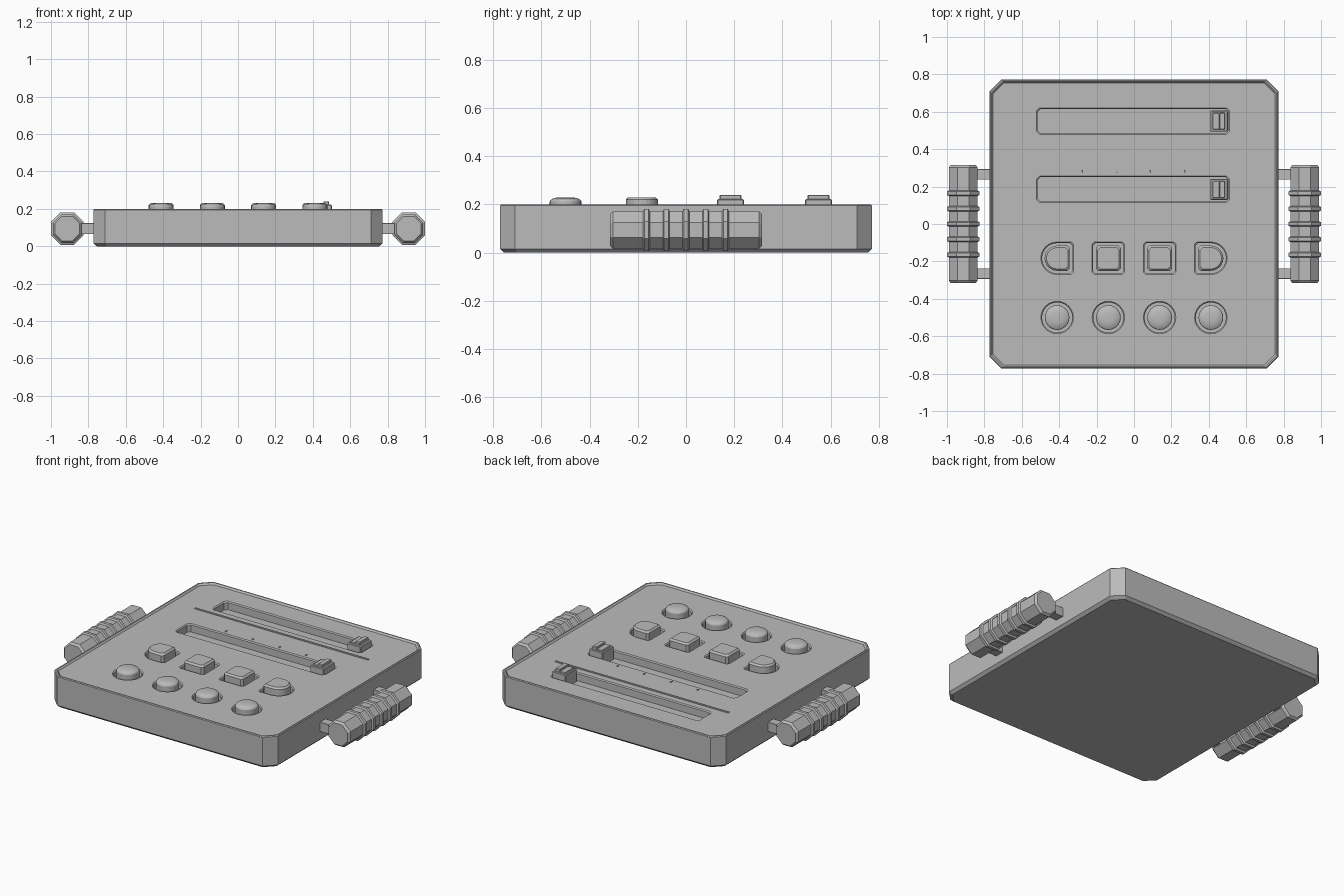
import bpy, bmesh, math

if "Cube" in bpy.data.objects:
    bpy.data.objects.remove(bpy.data.objects["Cube"])

grey = bpy.data.materials.new("plain grey")
grey.diffuse_color = (0.5, 0.5, 0.5, 1)
grey.use_nodes = True
grey.node_tree.nodes["Principled BSDF"].inputs["Base Color"].default_value = grey.diffuse_color


def loft(name, rings, close=True):
    """Skin equal-length rings of points and cap both ends."""
    bm = bmesh.new()
    vs = [[bm.verts.new(p) for p in r] for r in rings]
    for a, b in zip(vs, vs[1:]):
        for i in range(len(a)):
            j = (i + 1) % len(a)
            bm.faces.new((a[i], a[j], b[j], b[i]))
    bm.faces.new(vs[0][::-1])
    bm.faces.new(vs[-1])
    bmesh.ops.recalc_face_normals(bm, faces=bm.faces)
    me = bpy.data.meshes.new(name)
    bm.to_mesh(me)
    bm.free()
    me.materials.append(grey)
    ob = bpy.data.objects.new(name, me)
    bpy.context.collection.objects.link(ob)
    return ob


# Outlines
def chamfer_rect(hx, hy, c):
    q = [(hx, hy - c), (hx - c, hy)]
    q += [(-x, y) for x, y in q[::-1]]
    return q + [(-x, -y) for x, y in q]


def circle(r, n=24):
    return [(r * math.cos(math.tau * i / n), r * math.sin(math.tau * i / n)) for i in range(n)]


def square(r):
    return chamfer_rect(r, r, 0.012)


def d_shape(r, side):
    c = 0.012
    pts = [(-r, r - c), (-r + c, r)][::-1] + [(-r, -r + c), (-r + c, -r)]
    pts += [(r * math.cos(a), r * math.sin(a)) for a in
            (-math.pi / 2 + math.pi * i / 12 for i in range(13))]
    return [(side * x, y) for x, y in pts]


def at(pts, x, y, z):
    return [(x + px, y + py, z) for px, py in pts]


def box(name, x0, x1, y0, y1, z0, z1, c=0.004):
    o = chamfer_rect((x1 - x0) / 2, (y1 - y0) / 2, c)
    t = chamfer_rect((x1 - x0) / 2 - c, (y1 - y0) / 2 - c, c)
    cx, cy = (x0 + x1) / 2, (y0 + y1) / 2
    return loft(name, [at(o, cx, cy, z0), at(o, cx, cy, z1 - c), at(t, cx, cy, z1)])


# Case with chamfered bottom edge, raised rim and sunken panel
P = 0.19
case = loft("case", [at(chamfer_rect(h, h, c), 0, 0, z) for h, c, z in (
    (0.755, 0.056, 0), (0.772, 0.062, 0.016), (0.772, 0.062, 0.195),
    (0.768, 0.061, 0.2), (0.761, 0.059, 0.2), (0.753, 0.056, P))])


def recess(outline, x, y, depth):
    """Cut a pocket with a small chamfered lip into the panel."""
    cut = loft("recess_cutter", [at(outline(r), x, y, z) for r, z in (
        (-0.006, P - depth), (-0.006, P - 0.006), (0, P), (0.004, P + 0.004), (0.004, 0.25))])
    cut.hide_render = True
    cut.hide_set(True)
    m = case.modifiers.new("recess", 'BOOLEAN')
    m.operation, m.object, m.solver = 'DIFFERENCE', cut, 'EXACT'


# Sliders: long slot, carriage and stepped knob
for y in (0.55, 0.185):
    recess(lambda d: chamfer_rect(0.516 + d, 0.071 + d, 0.016), -0.005, y, 0.05)
    box("slider_base", 0.408, 0.502, y - 0.056, y + 0.056, 0.135, 0.222)
    box("slider_step", 0.42, 0.458, y - 0.045, y + 0.045, 0.215, 0.228, 0.003)
    box("slider_ridge", 0.456, 0.487, y - 0.045, y + 0.045, 0.215, 0.24, 0.003)

# Thin divider and tick marks between the slots
box("divider_strip", -0.6, 0.6, 0.427, 0.439, P - 0.01, P + 0.005, 0.001)
for x in (-0.28, -0.095, 0.09, 0.275):
    box("tick_mark", x - 0.004, x + 0.004, 0.275, 0.29, P - 0.01, P + 0.004, 0.001)

# Two rows of four buttons, each standing in its own pocket
XS = (-0.411, -0.137, 0.137, 0.411)
for i, x in enumerate(XS):
    if i in (1, 2):
        shape = square
    else:
        shape = lambda r, s=(-1 if i == 0 else 1): d_shape(r, s)
    recess(lambda d, f=shape: f(0.087 + d), x, -0.183, 0.04)
    loft("key_button", [at(shape(r), x, -0.183, z) for r, z in (
        (0.067, 0.14), (0.067, 0.22), (0.057, 0.23))])
    recess(lambda d: circle(0.087 + d), x, -0.5, 0.04)
    knob = loft("round_button", [at(circle(r), x, -0.5, z) for r, z in (
        (0.066, 0.14), (0.066, 0.212), (0.062, 0.219), (0.05, 0.226), (0.028, 0.23))])
    knob.select_set(True)

# Side handles: octagonal grip with five ribs, on two brackets
ZC, XC = 0.094, 0.913


def octagon_y(s, r, y):
    k = r / math.cos(math.pi / 8)
    return [(s * XC + k * math.cos(math.pi / 8 + i * math.pi / 4), y,
             ZC + k * math.sin(math.pi / 8 + i * math.pi / 4)) for i in range(8)]


for s, side in ((-1, "left"), (1, "right")):
    loft(side + "_grip", [octagon_y(s, r, y) for r, y in (
        (0.066, -0.316), (0.077, -0.303), (0.077, 0.303), (0.066, 0.316))])
    for i in range(-2, 3):
        y = i * 0.082
        loft(side + "_grip_rib", [octagon_y(s, r, y + d) for r, d in (
            (0.076, -0.015), (0.087, -0.009), (0.087, 0.009), (0.076, 0.015))])
    for y in (-0.265, 0.265):
        x0, x1 = sorted((s * 0.765, s * 0.88))
        box(side + "_bracket", x0, x1, y - 0.028, y + 0.028, 0.066, 0.124, 0.002)

# Smooth only the round button walls
for ob in bpy.context.scene.objects:
    if ob.name.startswith("round_button"):
        ob.select_set(True)
        bpy.context.view_layer.objects.active = ob
bpy.ops.object.shade_smooth_by_angle(angle=math.radians(25))
